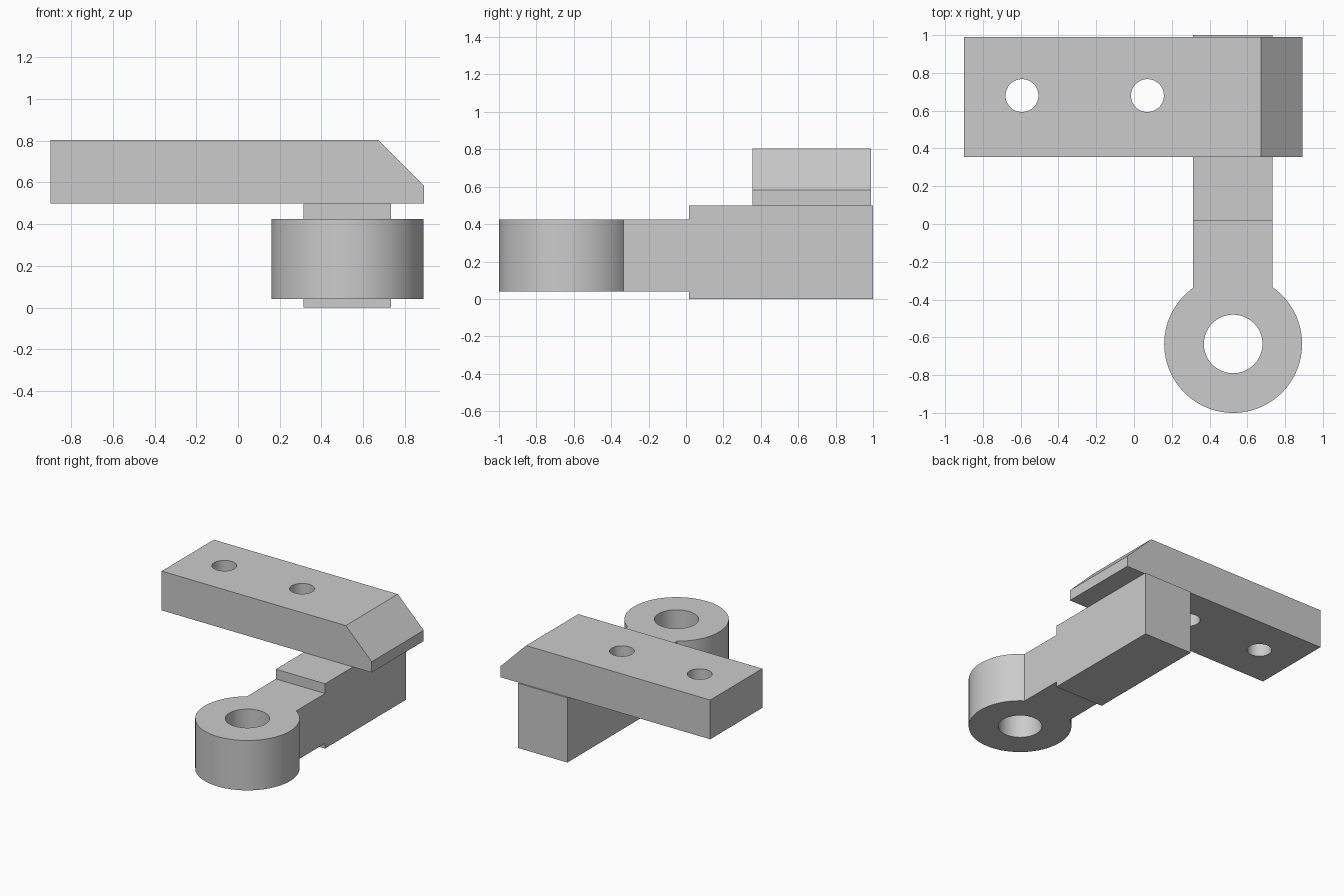
import bpy
import bmesh
from mathutils import Vector

cube = bpy.data.objects.get("Cube")
if cube:
    bpy.data.objects.remove(cube, do_unlink=True)

grey = bpy.data.materials.new("light grey")
grey.use_nodes = True
colour = (0.6, 0.6, 0.6, 1)
grey.diffuse_color = colour
grey.node_tree.nodes["Principled BSDF"].inputs["Base Color"].default_value = colour


def extrude_profile(name, points, offset):
    """Solid made by sweeping a closed planar outline along offset."""
    bm = bmesh.new()
    face = bm.faces.new([bm.verts.new(p) for p in points])
    result = bmesh.ops.extrude_face_region(bm, geom=[face], use_keep_orig=True)
    moved = [v for v in result["geom"] if isinstance(v, bmesh.types.BMVert)]
    bmesh.ops.translate(bm, verts=moved, vec=Vector(offset))
    bmesh.ops.recalc_face_normals(bm, faces=bm.faces[:])
    mesh = bpy.data.meshes.new(name)
    bm.to_mesh(mesh)
    bm.free()
    obj = bpy.data.objects.new(name, mesh)
    bpy.context.collection.objects.link(obj)
    mesh.materials.append(grey)
    return obj


def cylinder(name, x, y, radius, bottom, top, sides=96):
    bpy.ops.mesh.primitive_cylinder_add(
        vertices=sides, radius=radius, depth=top - bottom,
        location=(x, y, (bottom + top) / 2))
    obj = bpy.context.object
    obj.name = name
    obj.data.materials.append(grey)
    return obj


def combine(target, tool, operation):
    """Apply a boolean and discard the tool object."""
    tool.hide_render = True
    mod = target.modifiers.new("combine", 'BOOLEAN')
    mod.operation = operation
    mod.solver = 'EXACT'
    mod.object = tool
    bpy.context.view_layer.objects.active = target
    bpy.ops.object.modifier_apply(modifier=mod.name)
    bpy.data.objects.remove(tool, do_unlink=True)


def smooth(obj):
    bpy.ops.object.select_all(action='DESELECT')
    obj.select_set(True)
    bpy.context.view_layer.objects.active = obj
    bpy.ops.object.shade_smooth_by_angle(angle=0.5)


# Stepped arm: thick block at the back, thinner neck reaching the eye
low, high = 0.04, 0.425
eye_x, eye_y = 0.525, -0.635
side = [(-0.4, low), (0.015, low), (0.015, 0), (1, 0),
        (1, 0.5), (0.015, 0.5), (0.015, high), (-0.4, high)]
arm = extrude_profile("eye_arm", [(0.313, y, z) for y, z in side], (0.42, 0, 0))

# Round eye with its bore
combine(arm, cylinder("eye", eye_x, eye_y, 0.365, low, high), 'UNION')
combine(arm, cylinder("eye_bore", eye_x, eye_y, 0.155, -0.2, 0.7), 'DIFFERENCE')
smooth(arm)

# Crossbar with one sloping end and two through holes
outline = [(-0.9, 0.5), (0.893, 0.5), (0.893, 0.583), (0.672, 0.803), (-0.9, 0.803)]
bar = extrude_profile("crossbar", [(x, 0.355, z) for x, z in outline], (0, 0.635, 0))
for hole_x in (-0.593, 0.071):
    combine(bar, cylinder("bolt_hole", hole_x, 0.68, 0.087, 0.3, 1, 64), 'DIFFERENCE')
smooth(bar)
